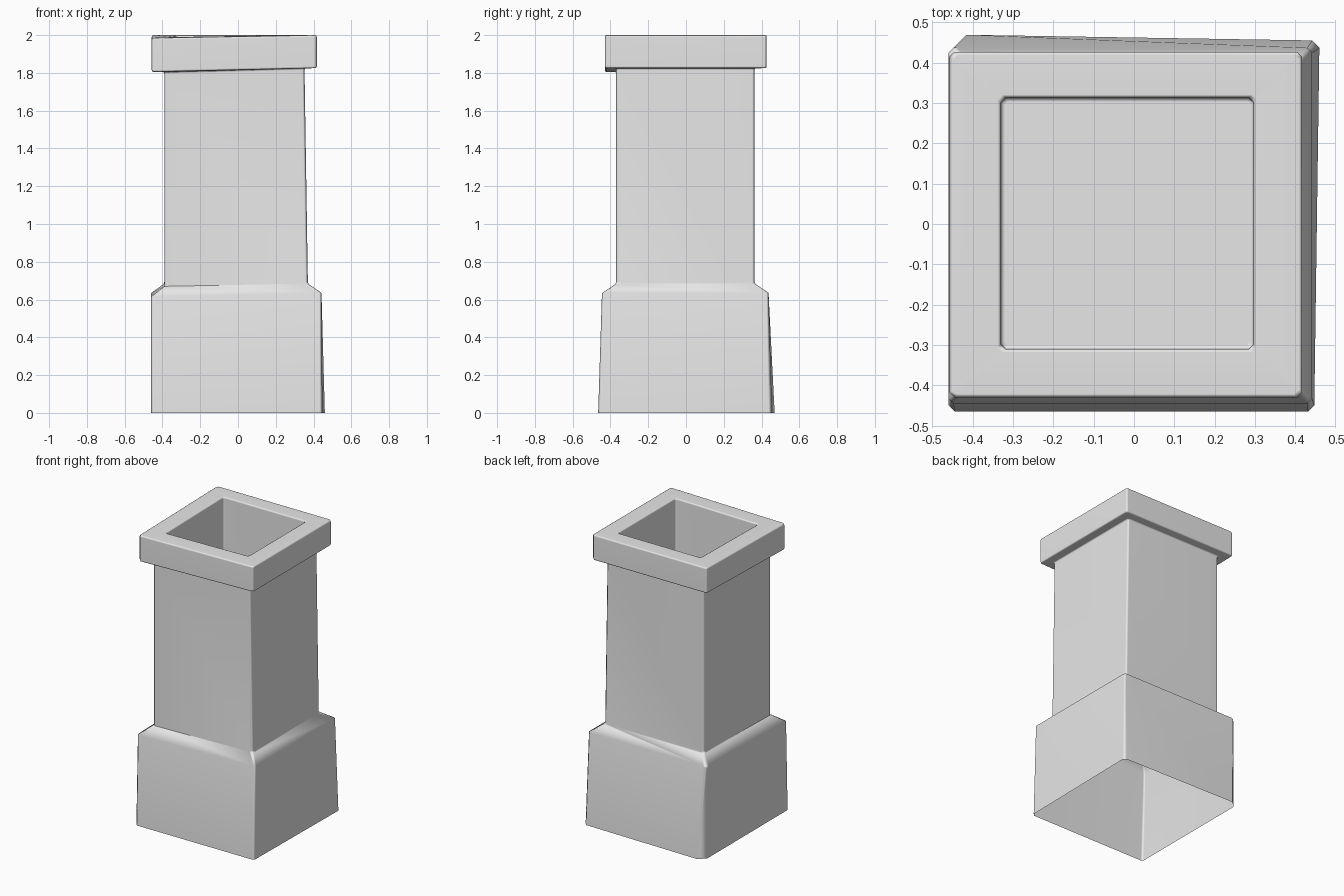
import bpy, bmesh
from mathutils import Vector

cube = bpy.data.objects.get("Cube")
if cube:
    bpy.data.objects.remove(cube, do_unlink=True)

stone = bpy.data.materials.new("plain_grey")
stone.use_nodes = True
grey = (0.8, 0.8, 0.8, 1)
stone.diffuse_color = grey
stone.node_tree.nodes["Principled BSDF"].inputs["Base Color"].default_value = grey

bm = bmesh.new()


def box(x0, x1, y0, y1):
    return [(x0, y0), (x1, y0), (x1, y1), (x0, y1)]


def ring(corners, z, dip=0.02, cuts=(0.012,) * 4):
    """Square loop with cut corners; the front right corner sags by dip."""
    points = [Vector((x, y, z)) for x, y in corners]
    points[0].z -= dip
    loop = []
    for i, p in enumerate(points):
        for other in (points[i - 1], points[(i + 1) % 4]):
            loop.append(bm.verts.new(p + (other - p).normalized() * cuts[i]))
    return loop


# One continuous skin: flared base, shoulder, shaft, cap, then down the flue
base_foot = ring([(-0.46, -0.465), (0.447, -0.465), (0.46, 0.455), (-0.46, 0.47)],
                 0, 0, (0.015, 0.015, 0.018, 0.045))
shoulder = ring(box(-0.46, 0.442, -0.445, 0.437), 0.635)
neck = ring(box(-0.39, 0.37, -0.37, 0.363), 0.685, 0.015)
shaft_top = ring(box(-0.39, 0.352, -0.37, 0.363), 1.825)
cap_bottom = ring(box(-0.457, 0.417, -0.43, 0.427), 1.825)
cap_top = ring(box(-0.457, 0.417, -0.43, 0.427), 2.0, 0.015)
flue_rim = ring(box(-0.33, 0.297, -0.31, 0.313), 2.0, 0.01)
flue_floor = ring(box(-0.33, 0.297, -0.31, 0.313), 1.4, 0)

rings = [base_foot, shoulder, neck, shaft_top, cap_bottom, cap_top, flue_rim, flue_floor]
for low, high in zip(rings, rings[1:]):
    for i in range(len(low)):
        j = (i + 1) % len(low)
        bm.faces.new((low[i], low[j], high[j], high[i]))
bm.faces.new(flue_floor)

# Smooth faces, with a crisp crease where the shaft meets the shoulder
for face in bm.faces:
    face.smooth = True
for i, v in enumerate(neck):
    bm.edges.get((neck[i - 1], v)).smooth = False

mesh = bpy.data.meshes.new("chimney_stack")
bm.to_mesh(mesh)
bm.free()
mesh.materials.append(stone)
chimney = bpy.data.objects.new("chimney_stack", mesh)
bpy.context.collection.objects.link(chimney)

# Softened cap and flue edges
bevel = chimney.modifiers.new("soft_edges", "BEVEL")
bevel.width = 0.01
bevel.segments = 2
bevel.limit_method = "ANGLE"
bevel.angle_limit = 1.1
normals = chimney.modifiers.new("flat_sides", "WEIGHTED_NORMAL")
normals.keep_sharp = True
